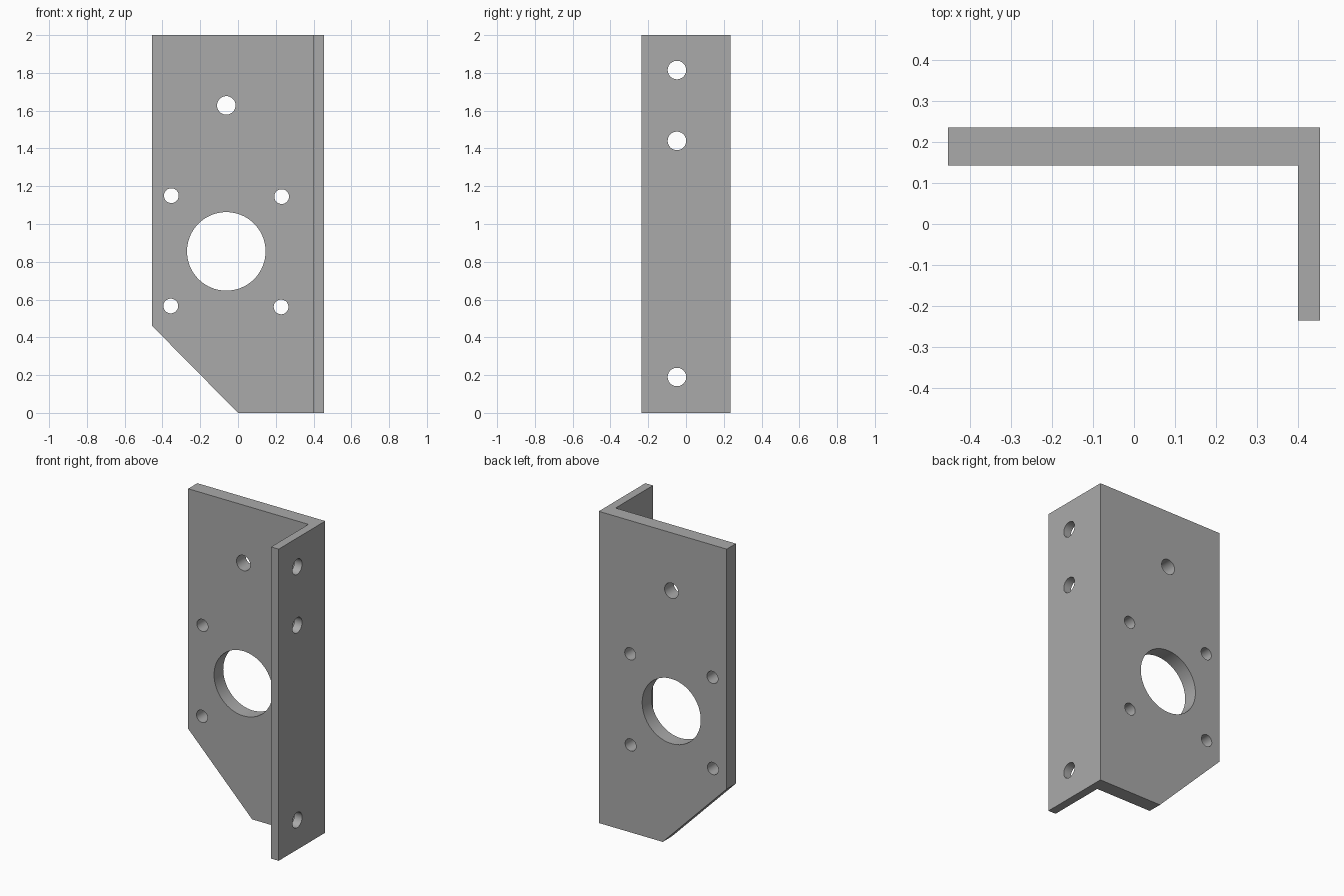
import bpy, bmesh
from math import pi
from mathutils import Matrix

if "Cube" in bpy.data.objects:
    bpy.data.objects.remove(bpy.data.objects["Cube"], do_unlink=True)

# Plain grey metal
grey = bpy.data.materials.new("grey_metal")
grey.use_nodes = True
color = (0.4, 0.4, 0.4, 1)
grey.diffuse_color = color
grey.node_tree.nodes["Principled BSDF"].inputs["Base Color"].default_value = color

HALF_W, HALF_D, HEIGHT = 0.454, 0.236, 2.0
PLATE_Y, FLANGE_X = 0.143, 0.40      # inner faces of the two walls


def make_object(name, bm):
    bmesh.ops.recalc_face_normals(bm, faces=bm.faces)
    mesh = bpy.data.meshes.new(name)
    bm.to_mesh(mesh)
    bm.free()
    obj = bpy.data.objects.new(name, mesh)
    mesh.materials.append(grey)
    bpy.context.collection.objects.link(obj)
    return obj


# L-shaped profile extruded upwards
bm = bmesh.new()
profile = [(-HALF_W, PLATE_Y), (FLANGE_X, PLATE_Y), (FLANGE_X, -HALF_D),
           (HALF_W, -HALF_D), (HALF_W, HALF_D), (-HALF_W, HALF_D)]
base = bm.faces.new([bm.verts.new((x, y, 0)) for x, y in profile])
top = bmesh.ops.extrude_face_region(bm, geom=[base])
top_verts = [g for g in top["geom"] if isinstance(g, bmesh.types.BMVert)]
bmesh.ops.translate(bm, vec=(0, 0, HEIGHT), verts=top_verts)

# Slanted lower corner of the wide plate
cut = bmesh.ops.bisect_plane(bm, geom=bm.verts[:] + bm.edges[:] + bm.faces[:],
                             plane_co=(0, 0, 0), plane_no=(0.46, 0, HALF_W),
                             clear_inner=True)
bmesh.ops.holes_fill(bm, edges=[e for e in bm.edges if e.is_boundary], sides=0)
bracket = make_object("angle_bracket", bm)

# Drills: plate holes run along y, flange holes along x
plate_holes = [(-0.062, 0.855, 0.208), (-0.062, 1.628, 0.049),
               (-0.353, 1.15, 0.039), (0.231, 1.145, 0.039),
               (-0.356, 0.566, 0.039), (0.228, 0.561, 0.039)]
flange_holes = [(-0.048, z, 0.049) for z in (0.19, 1.44, 1.815)]

bm = bmesh.new()


def drill(center, radius, axis):
    bmesh.ops.create_cone(bm, cap_ends=True, segments=64, radius1=radius,
                          radius2=radius, depth=0.3,
                          matrix=Matrix.Translation(center) @ Matrix.Rotation(pi / 2, 4, axis))


for x, z, r in plate_holes:
    drill((x, HALF_D, z), r, "X")
for y, z, r in flange_holes:
    drill((HALF_W, y, z), r, "Y")
drills = make_object("hole_drills", bm)
drills.hide_render = True

mod = bracket.modifiers.new("holes", "BOOLEAN")
mod.operation = "DIFFERENCE"
mod.solver = "EXACT"
mod.object = drills

# Bake the holes, then drop the drills
bpy.ops.object.select_all(action="DESELECT")
bpy.context.view_layer.objects.active = bracket
bracket.select_set(True)
bpy.ops.object.modifier_apply(modifier=mod.name)
bpy.data.objects.remove(drills, do_unlink=True)
bpy.ops.object.shade_smooth_by_angle(angle=pi / 6)
